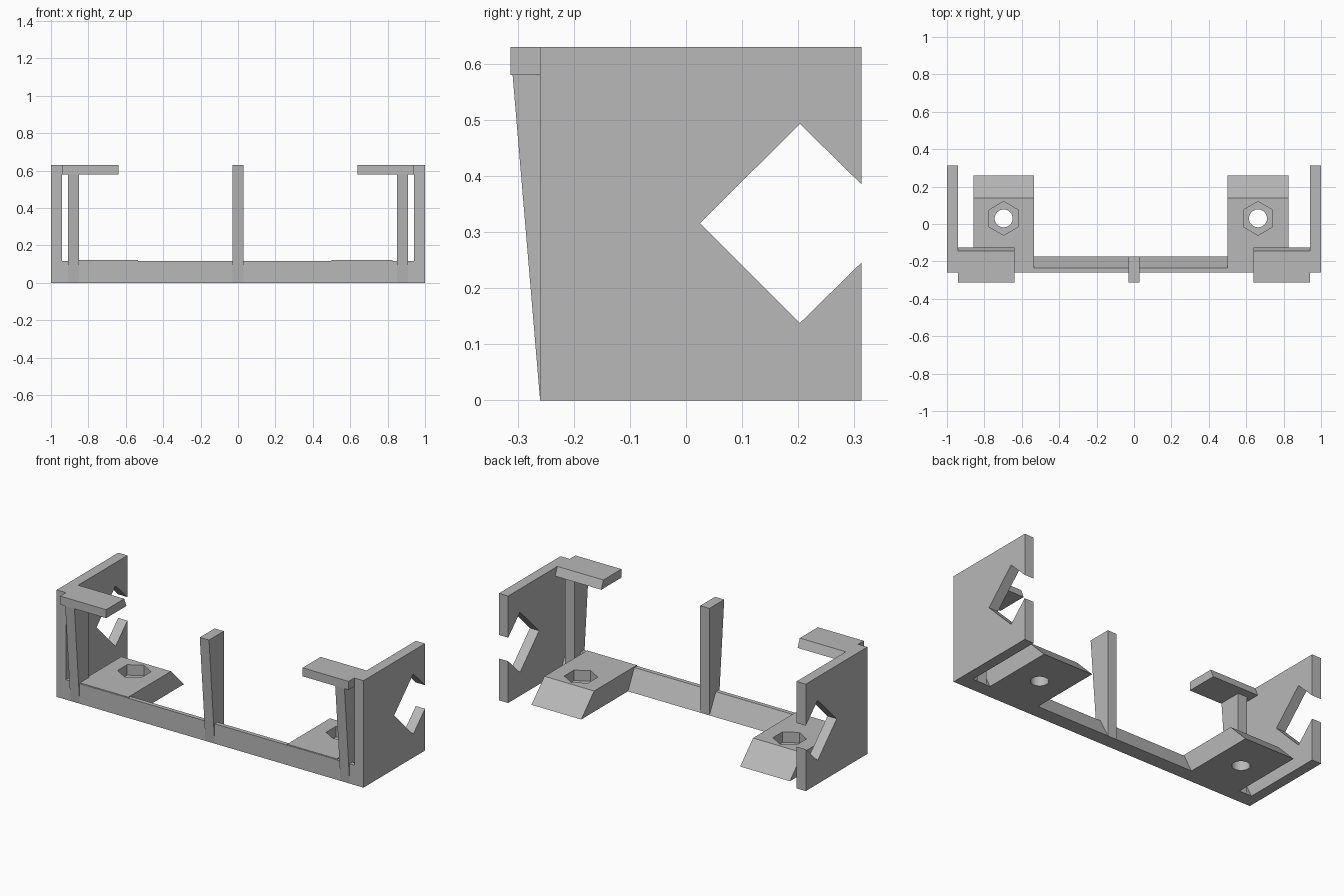
import bpy
import bmesh
import math

if "Cube" in bpy.data.objects:
    bpy.data.objects.remove(bpy.data.objects["Cube"], do_unlink=True)

# Single grey plastic
grey = bpy.data.materials.new("grey_plastic")
grey.use_nodes = True
color = (0.48, 0.48, 0.48, 1)
grey.diffuse_color = color
grey.node_tree.nodes["Principled BSDF"].inputs["Base Color"].default_value = color


def finish(name, bm):
    bmesh.ops.recalc_face_normals(bm, faces=bm.faces)
    mesh = bpy.data.meshes.new(name)
    bm.to_mesh(mesh)
    bm.free()
    mesh.materials.append(grey)
    obj = bpy.data.objects.new(name, mesh)
    bpy.context.collection.objects.link(obj)
    return obj


def extrude_x(name, profile, x0, x1):
    """Sweep a (y, z) outline from x0 to x1."""
    bm = bmesh.new()
    face = bm.faces.new([bm.verts.new((x0, y, z)) for y, z in profile])
    swept = bmesh.ops.extrude_face_region(bm, geom=[face])["geom"]
    moved = [v for v in swept if isinstance(v, bmesh.types.BMVert)]
    bmesh.ops.translate(bm, verts=moved, vec=(x1 - x0, 0, 0))
    return finish(name, bm)


def cut_prism(target, sides, radius, x, y, z0, z1):
    """Cut an upright prism out of the target."""
    bm = bmesh.new()
    ring = [bm.verts.new((x + radius * math.sin(math.tau * i / sides),
                          y + radius * math.cos(math.tau * i / sides), z0))
            for i in range(sides)]
    face = bm.faces.new(ring)
    swept = bmesh.ops.extrude_face_region(bm, geom=[face])["geom"]
    moved = [v for v in swept if isinstance(v, bmesh.types.BMVert)]
    bmesh.ops.translate(bm, verts=moved, vec=(0, 0, z1 - z0))
    cutter = finish("hole_cutter", bm)
    cutter.hide_render = True
    mod = target.modifiers.new("hole", "BOOLEAN")
    mod.operation = "DIFFERENCE"
    mod.solver = "EXACT"
    mod.object = cutter
    bpy.context.view_layer.objects.active = target
    bpy.ops.object.modifier_apply(modifier=mod.name)
    bpy.data.objects.remove(cutter, do_unlink=True)


# Outlines in the y-z plane
wall = [(-.26, 0), (.313, 0), (.313, .246), (.203, .138), (.025, .316),
        (.203, .493), (.313, .385), (.313, .63), (-.26, .63)]
beam = [(-.26, 0), (-.175, 0), (-.235, .117), (-.26, .117)]
tab = [(-.313, .58), (-.125, .58), (-.145, .63), (-.313, .63)]
leg = [(-.26, 0), (-.175, 0), (-.175, .58), (-.309, .58)]
post = [(-.26, 0), (-.175, 0), (-.175, .63), (-.313, .63)]
pad = [(-.258, 0), (.26, 0), (.14, .122), (-.258, .122)]

# Front beam and centre post
extrude_x("front_beam", beam, -.94, .94)
extrude_x("centre_post", post, -.03, .03)

# Mirrored side walls with top tabs and tapered legs
for side, s in (("left", 1), ("right", -1)):
    extrude_x(side + "_wall", wall, s * .94, s)
    extrude_x(side + "_top_tab", tab, s * .64, s * .94)
    extrude_x(side + "_leg", leg, s * .85, s * .91)

# Mounting pads with nut recess and bolt hole
for side, x in (("left", .663), ("right", -.697)):
    block = extrude_x(side + "_mounting_pad", pad, x - .162, x + .162)
    cut_prism(block, 6, .09, x, .03, .06, .2)
    cut_prism(block, 32, .048, x, .03, -.1, .1)
